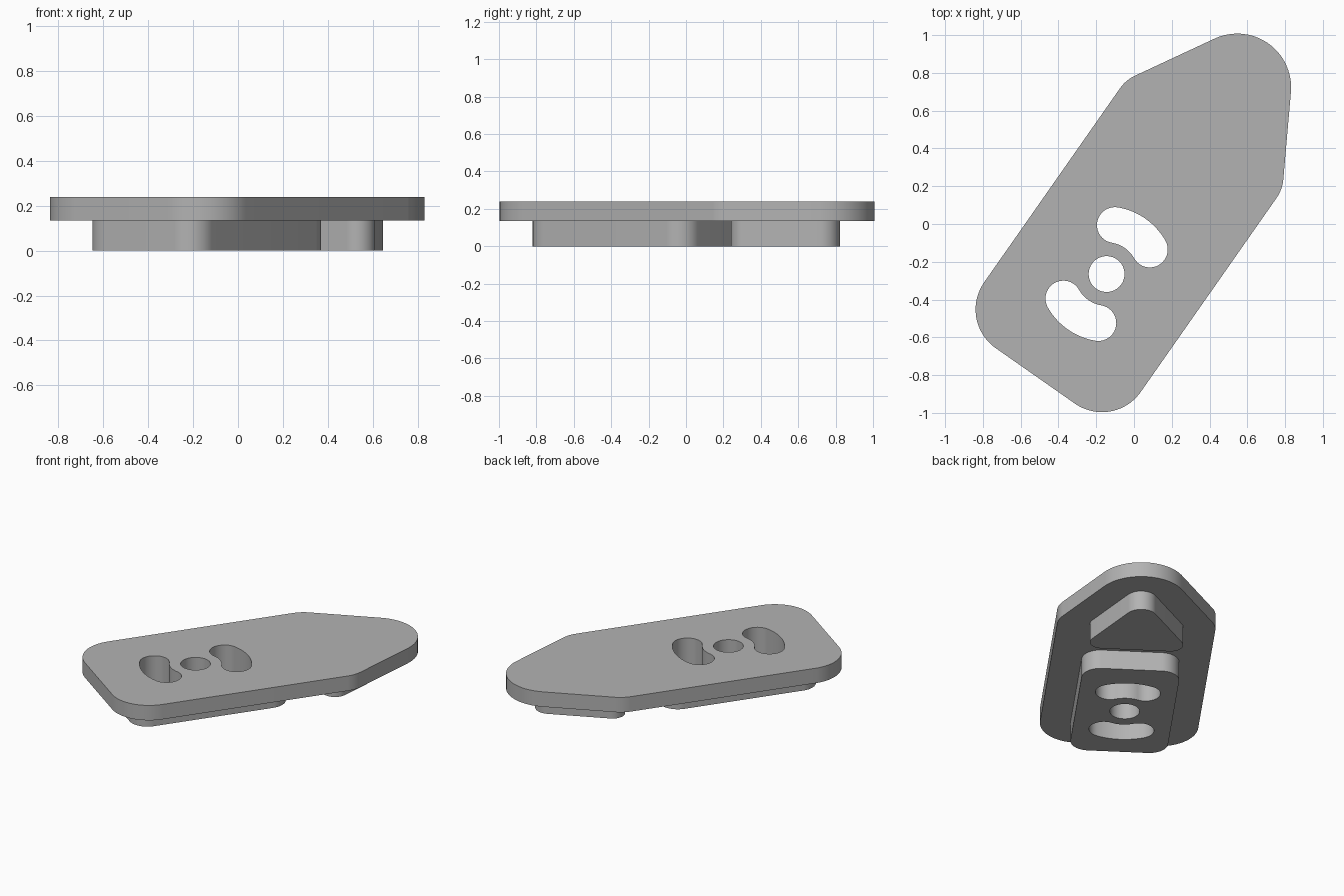
import bpy
import math
from mathutils import Matrix, Vector

cube = bpy.data.objects.get("Cube")
if cube:
    bpy.data.objects.remove(cube)

grey = bpy.data.materials.new("plain_grey")
grey.use_nodes = True
grey.diffuse_color = (0.45, 0.45, 0.45, 1)
grey.node_tree.nodes["Principled BSDF"].inputs["Base Color"].default_value = grey.diffuse_color

# The part lies skewed on the ground, pivoting on the round hole
PLACE = Matrix.Translation((-0.145, -0.265, 0)) @ Matrix.Rotation(math.radians(-35), 4, "Z")
SEAM, TOP = 0.135, 0.24


def arc(centre, radius, start, end, steps=20):
    return [centre + radius * Vector((math.cos(a), math.sin(a)))
            for a in (start + (end - start) * i / steps for i in range(steps + 1))]


def rounded(corners):
    """Counter-clockwise convex outline from (x, y, fillet radius) corners."""
    points = []
    for i, (x, y, r) in enumerate(corners):
        here = Vector((x, y))
        before = (Vector(corners[i - 1][:2]) - here).normalized()
        after = (Vector(corners[(i + 1) % len(corners)][:2]) - here).normalized()
        half = before.angle(after) / 2
        centre = here + (before + after).normalized() * r / math.sin(half)
        start = math.atan2(-before.x, before.y)
        start = math.atan2(before.x, -before.y)
        points += arc(centre, r, start, start + math.pi - 2 * half)
    return points


def mirrored(right_side):
    """Closes a right-hand half outline, listed bottom to top, across x = 0."""
    return rounded(right_side + [(-x, y, r) for x, y, r in reversed(right_side) if x])


def slot(middle):
    """Curved slot concentric with the round hole."""
    o, mid_r, end_r, spread = Vector((0, 0)), 0.263, 0.095, math.radians(25.4)
    a, b = middle - spread, middle + spread
    c0, c1 = (mid_r * Vector((math.cos(t), math.sin(t))) for t in (a, b))
    return (arc(o, mid_r + end_r, a, b)[:-1] + arc(c1, end_r, b, b + math.pi)[:-1]
            + arc(o, mid_r - end_r, b, a)[:-1] + arc(c0, end_r, a + math.pi, a + 2 * math.pi)[:-1])


def slab(name, outlines, low, high):
    """Extrudes an outline, with any inner outlines left as through holes."""
    curve = bpy.data.curves.new(name, "CURVE")
    curve.dimensions = "2D"
    curve.fill_mode = "BOTH"
    curve.extrude = (high - low) / 2
    for outline in outlines:
        spline = curve.splines.new("POLY")
        spline.points.add(len(outline) - 1)
        for point, p in zip(spline.points, outline):
            point.co = (p.x, p.y, 0, 1)
        spline.use_cyclic_u = True
    curve.materials.append(grey)
    obj = bpy.data.objects.new(name, curve)
    bpy.context.collection.objects.link(obj)
    obj.matrix_world = PLACE @ Matrix.Translation((0, 0, (low + high) / 2))
    bpy.ops.object.select_all(action="DESELECT")
    obj.select_set(True)
    bpy.context.view_layer.objects.active = obj
    bpy.ops.object.convert(target="MESH")
    bpy.ops.object.mode_set(mode="EDIT")
    bpy.ops.mesh.select_all(action="SELECT")
    bpy.ops.mesh.remove_doubles(threshold=0.0001)
    bpy.ops.mesh.normals_make_consistent(inside=False)
    bpy.ops.object.mode_set(mode="OBJECT")
    bpy.ops.object.shade_smooth_by_angle(angle=math.radians(20))


# Round hole and the two curved slots
holes = [arc(Vector((0, 0)), 0.095, 0, 2 * math.pi, 48)[:-1],
         slot(math.pi / 2), slot(-math.pi / 2)]

# Top plate with a pointed, rounded nose
plate = mirrored([(0.506, -0.658, 0.25), (0.506, 0.9, 0.2), (0, 1.776, 0.285)])
slab("top_plate", [plate] + holes, SEAM, TOP)

# Rectangular foot around the holes
foot = mirrored([(0.312, -0.516, 0.12), (0.312, 0.534, 0.12)])
slab("rectangular_foot", [foot] + holes, 0, SEAM)

# Triangular foot under the nose
nose = mirrored([(0.357, 0.787, 0.08), (0, 1.406, 0.1)])
slab("triangular_foot", [nose], 0, SEAM)
